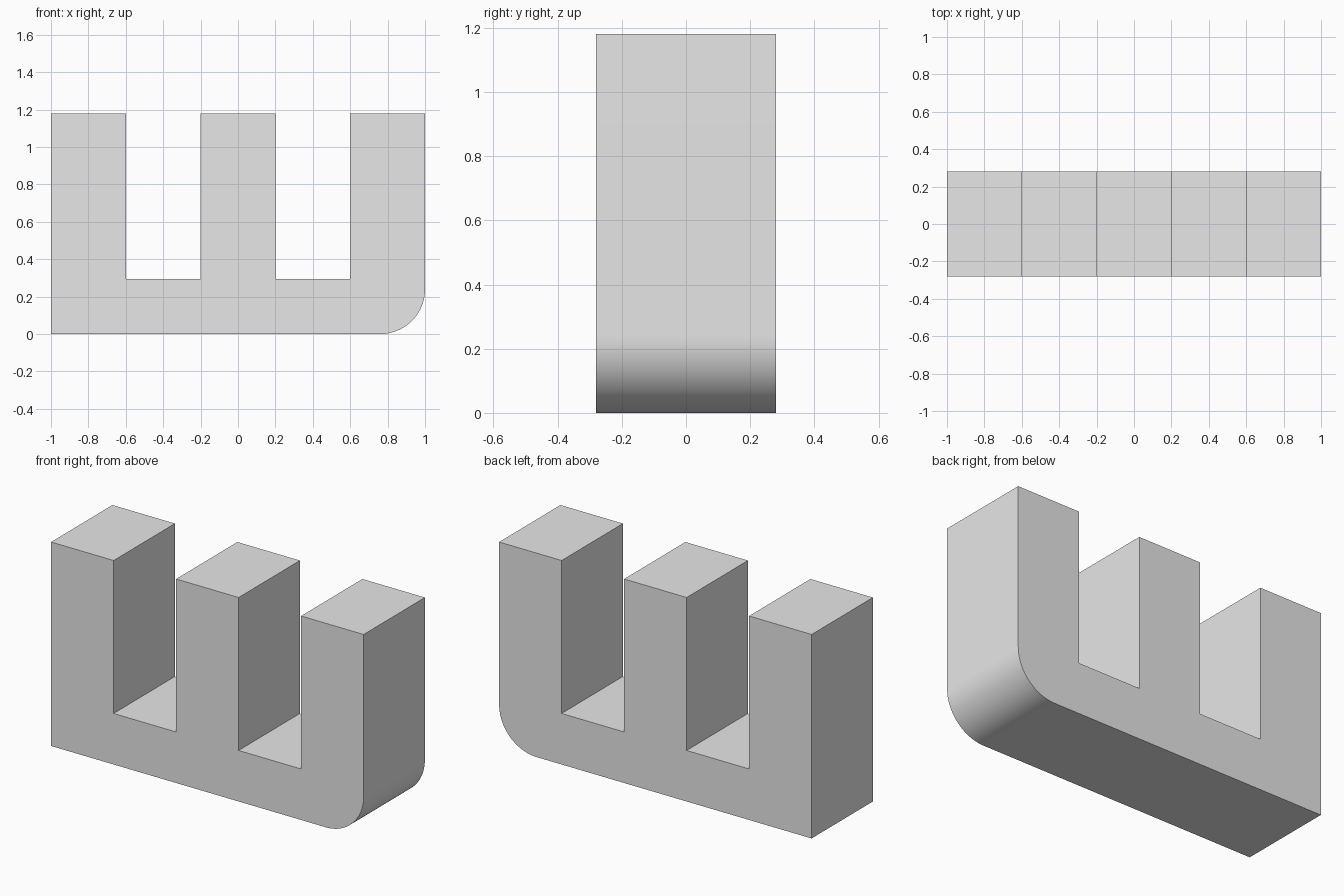
import bpy, bmesh, math

cube = bpy.data.objects.get("Cube")
if cube:
    bpy.data.objects.remove(cube, do_unlink=True)

HEIGHT, FLOOR, HALF_DEPTH, RADIUS = 1.18, 0.295, 0.28, 0.24
STEPS = 24

grey = bpy.data.materials.new("light grey")
grey.use_nodes = True
grey.diffuse_color = (0.8, 0.8, 0.8, 1)
grey.node_tree.nodes["Principled BSDF"].inputs["Base Color"].default_value = (0.8, 0.8, 0.8, 1)

# Outline: flat base with one rounded lower corner
outline = [(-1, 0)]
for i in range(STEPS + 1):
    a = math.pi / 2 * i / STEPS
    outline.append((1 - RADIUS + RADIUS * math.sin(a), RADIUS - RADIUS * math.cos(a)))

# Three prongs with two slots between them, right to left
for inner, outer in ((0.6, 1), (-0.2, 0.2), (-1, -0.6)):
    if outer < 1:
        outline.append((outer, FLOOR))
    outline += [(outer, HEIGHT), (inner, HEIGHT)]
    if inner > -1:
        outline.append((inner, FLOOR))

# Extrude the outline through the depth
bm = bmesh.new()
face = bm.faces.new([bm.verts.new((x, -HALF_DEPTH, z)) for x, z in outline])
extruded = bmesh.ops.extrude_face_region(bm, geom=[face], use_keep_orig=True)
moved = [v for v in extruded["geom"] if isinstance(v, bmesh.types.BMVert)]
bmesh.ops.translate(bm, verts=moved, vec=(0, 2 * HALF_DEPTH, 0))
bmesh.ops.recalc_face_normals(bm, faces=bm.faces)

mesh = bpy.data.meshes.new("three_prong_block")
bm.to_mesh(mesh)
bm.free()
mesh.materials.append(grey)
block = bpy.data.objects.new("three_prong_block", mesh)
bpy.context.collection.objects.link(block)

# Smooth the rounded corner, keep the other edges sharp
bpy.ops.object.select_all(action="DESELECT")
block.select_set(True)
bpy.context.view_layer.objects.active = block
bpy.ops.object.shade_smooth_by_angle(angle=math.radians(30))
